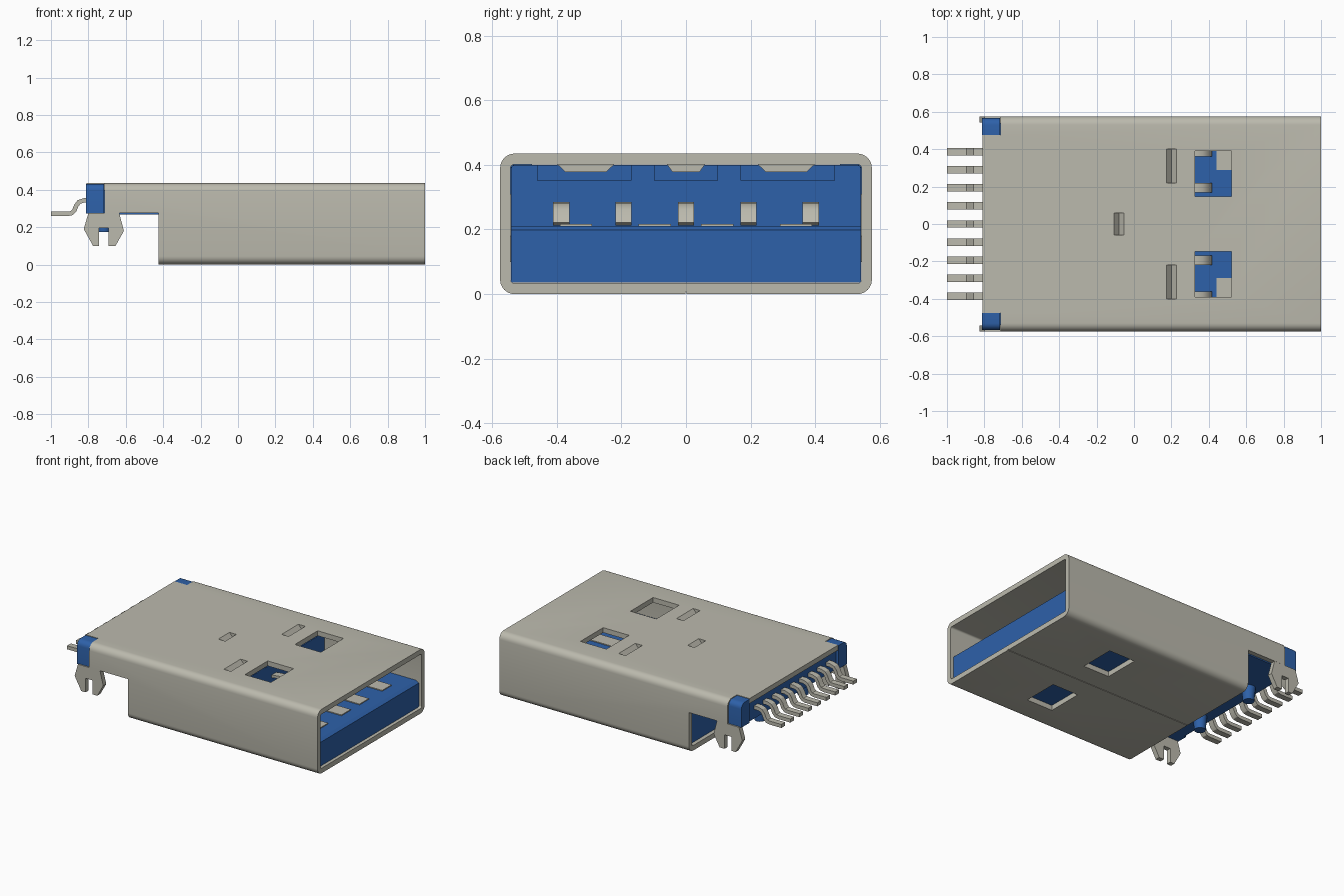
import bpy, bmesh, math
from mathutils import Vector

if "Cube" in bpy.data.objects:
    bpy.data.objects.remove(bpy.data.objects["Cube"], do_unlink=True)


def material(name, rgb):
    m = bpy.data.materials.new(name)
    m.use_nodes = True
    m.diffuse_color = (*rgb, 1)
    bsdf = next(n for n in m.node_tree.nodes if n.type == "BSDF_PRINCIPLED")
    bsdf.inputs["Base Color"].default_value = (*rgb, 1)
    bsdf.inputs["Roughness"].default_value = 0.5
    return m


METAL = material("warm grey metal", (0.50, 0.49, 0.42))
BLUE = material("blue plastic", (0.027, 0.12, 0.40))


def finish(name, bm, mat):
    bmesh.ops.recalc_face_normals(bm, faces=bm.faces[:])
    mesh = bpy.data.meshes.new(name)
    bm.to_mesh(mesh)
    bm.free()
    mesh.materials.append(mat)
    ob = bpy.data.objects.new(name, mesh)
    bpy.context.collection.objects.link(ob)
    return ob


def prism(name, pts, axis, a, b, mat):
    """Extrude a closed profile along x (points are y, z) or y (points are x, z)."""
    bm = bmesh.new()
    at = (lambda p, t: (t, *p)) if axis == "x" else (lambda p, t: (p[0], t, p[1]))
    r0, r1 = ([bm.verts.new(at(p, t)) for p in pts] for t in (a, b))
    bm.faces.new(r0)
    bm.faces.new(r1)
    for i in range(len(pts)):
        j = (i + 1) % len(pts)
        bm.faces.new((r0[i], r0[j], r1[j], r1[i]))
    return finish(name, bm, mat)


def box(name, x0, x1, y0, y1, z0, z1, mat):
    return prism(name, [(y0, z0), (y1, z0), (y1, z1), (y0, z1)], "x", x0, x1, mat)


def rounded(y, z0, z1, r, n=6):
    """Rounded rectangle, centred on y = 0."""
    pts = []
    for k, (cy, cz) in enumerate([(y - r, z1 - r), (r - y, z1 - r), (r - y, z0 + r), (y - r, z0 + r)]):
        for i in range(n + 1):
            t = math.pi / 2 * (k + i / n)
            pts.append((cy + r * math.cos(t), cz + r * math.sin(t)))
    return pts


def ribbon(name, path, thick, y, width, mat):
    """Bent metal strip following a path in the xz plane."""
    p = [Vector(q) for q in path]
    top, low = [], []
    for i, q in enumerate(p):
        d = (p[min(i + 1, len(p) - 1)] - p[max(i - 1, 0)]).normalized()
        n = Vector((-d.y, d.x)) * thick / 2
        top.append(q + n)
        low.append(q - n)
    return prism(name, top + low[::-1], "y", y - width / 2, y + width / 2, mat)


def cut(target, cutters):
    bpy.context.view_layer.objects.active = target
    for c in cutters:
        c.hide_render = True
        mod = target.modifiers.new("cut", "BOOLEAN")
        mod.operation, mod.solver, mod.object = "DIFFERENCE", "EXACT", c
        bpy.ops.object.modifier_apply(modifier=mod.name)
        bpy.data.objects.remove(c, do_unlink=True)


# Shell: hollow rounded tube
bm = bmesh.new()
outer, inner = rounded(0.575, 0, 0.435, 0.045), rounded(0.543, 0.034, 0.401, 0.012)
rings = [[bm.verts.new((x, *p)) for p in loop]
         for x, loop in ((-0.81, outer), (1, outer), (1, inner), (-0.81, inner))]
for k in range(4):
    a, b = rings[k], rings[(k + 1) % 4]
    for i in range(len(a)):
        j = (i + 1) % len(a)
        bm.faces.new((a[i], a[j], b[j], b[i]))
shell = finish("metal_shell", bm, METAL)

# Shell cutouts: open rear, corner notches, latch windows, dents, bottom seam
dents = [(0.2, -0.31, 0.09), (0.2, 0.31, 0.09), (-0.08, 0, 0.06)]
cutters = [box("cutter", -1, -0.425, -1, 1, -0.1, 0.275, METAL),
           box("cutter", -0.5, 1.1, -0.002, 0.002, -0.1, 0.006, METAL)]
for s in (-1, 1):
    cutters.append(box("cutter", -1, -0.715, min(s, s * 0.475), max(s, s * 0.475), 0.2, 0.6, METAL))
    cutters.append(box("cutter", 0.325, 0.52, s * 0.268 - 0.122, s * 0.268 + 0.122, -0.1, 0.6, METAL))
for x, y, half in dents:
    cutters.append(prism("cutter", [(x - 0.035, 0.445), (x + 0.035, 0.445), (x, 0.405)],
                         "y", y - half, y + half, METAL))
cut(shell, cutters)

# Pressed bumps below the dents
for x, y, half in dents:
    prism("dent_bump", [(y - half, 0.403), (y - half * 0.7, 0.378), (y + half * 0.7, 0.378),
                        (y + half, 0.403)], "x", x - 0.03, x + 0.03, METAL)

# Plastic housing with notches that clear the bumps
body = prism("housing_body", rounded(0.541, 0.036, 0.399, 0.01, 3), "x", -0.40, 0.27, BLUE)
cut(body, [box("cutter", 0.12, 0.4, y - h, y + h, 0.352, 0.5, BLUE)
           for y, h in ((-0.315, 0.145), (0.315, 0.145))]
    + [box("cutter", -0.13, 0.4, -0.098, 0.098, 0.352, 0.5, BLUE)])
box("housing_rear", -0.795, -0.39, -0.541, 0.541, 0.268, 0.399, BLUE)

# Tongue with a chamfered front edge
prism("tongue", [(0.26, 0.036), (0.98, 0.036), (0.98, 0.198), (0.96, 0.211), (0.26, 0.211)],
      "y", -0.541, 0.541, BLUE)

tab_profile = [(-0.715, 0.31), (-0.715, 0.275), (-0.80, 0.275), (-0.825, 0.19), (-0.775, 0.1),
               (-0.743, 0.1), (-0.743, 0.195), (-0.692, 0.195), (-0.692, 0.1), (-0.655, 0.1),
               (-0.61, 0.18), (-0.635, 0.275), (-0.635, 0.31)]
for s, side in ((-1, "right"), (1, "left")):
    # Rear corner blocks
    arc = [(s * (0.53 + 0.036 * math.cos(t)), 0.396 + 0.036 * math.sin(t))
           for t in (math.pi / 2 * i / 5 for i in range(6))]
    prism(side + "_corner_block", [(s * 0.476, 0.272), (s * 0.566, 0.272)] + arc + [(s * 0.476, 0.432)],
          "x", -0.812, -0.717, BLUE)
    # Forked solder tabs
    prism(side + "_solder_tab", tab_profile, "y", s * 0.542, s * 0.5745, METAL)
    # Locating pegs under the housing
    bm = bmesh.new()
    bmesh.ops.create_cone(bm, cap_ends=True, segments=24, radius1=0.035, radius2=0.046, depth=0.12)
    bmesh.ops.translate(bm, verts=bm.verts[:], vec=(-0.717, s * 0.23, 0.235))
    finish(side + "_locating_peg", bm, BLUE)

# Nine bent solder pins
pin_path = [(-0.78, 0.343), (-0.825, 0.343), (-0.85, 0.335), (-0.865, 0.315), (-0.875, 0.29),
            (-0.89, 0.275), (-0.91, 0.271), (-1, 0.271)]
for i in range(-4, 5):
    ribbon("solder_pin", pin_path, 0.024, i * 0.0963, 0.04, METAL)

# Five sprung contacts emerging from the housing
spring_path = [(0.2, 0.26), (0.29, 0.272), (0.33, 0.276), (0.365, 0.272), (0.39, 0.255), (0.41, 0.217)]
for i in range(-2, 3):
    ribbon("spring_contact", spring_path, 0.018, i * 0.193, 0.05, METAL)

# Four flat contacts on the tongue
for y in (-0.34, -0.097, 0.097, 0.34):
    box("flat_contact", 0.44, 0.88, y - 0.05, y + 0.05, 0.205, 0.217, METAL)

# Smooth the rounded parts, keep edges sharp
for ob in bpy.context.scene.objects:
    ob.select_set(ob.type == "MESH")
bpy.context.view_layer.objects.active = shell
bpy.ops.object.shade_smooth_by_angle(angle=math.radians(30))
